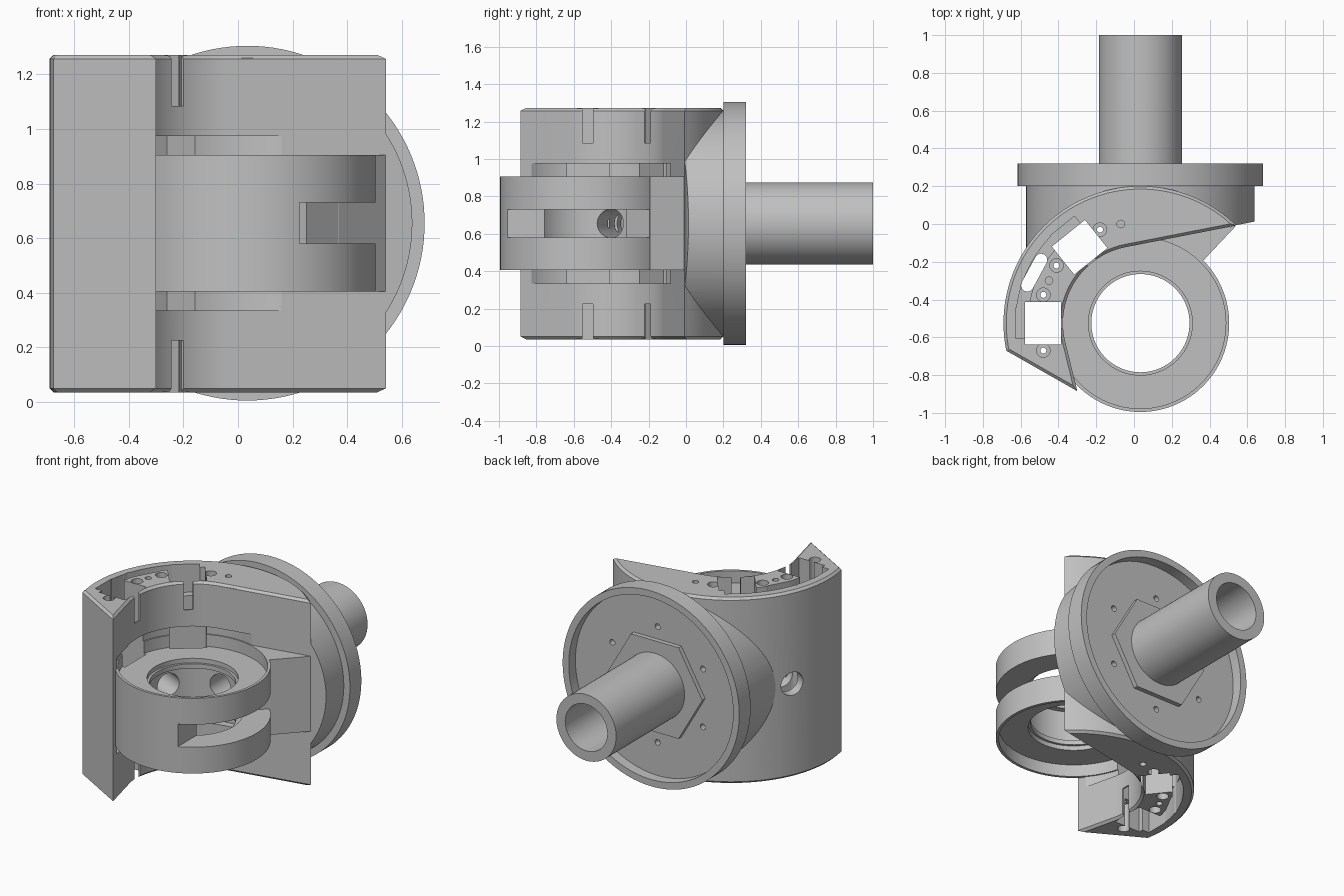
import bpy, bmesh, math
from mathutils import Vector, Matrix

old = bpy.data.objects.get("Cube")
if old:
    bpy.data.objects.remove(old)

CX, CY, MID = 0.034, -0.525, 0.655      # turning axis and mid height
R_OUT, R_IN = 0.725, 0.41

grey = bpy.data.materials.new("plain grey")
grey.use_nodes = True
grey.diffuse_color = (0.53, 0.53, 0.53, 1)
grey.node_tree.nodes["Principled BSDF"].inputs["Base Color"].default_value = grey.diffuse_color


def polar(r, deg):
    a = math.radians(deg)
    return Vector((CX + r * math.cos(a), CY + r * math.sin(a), 0))


def arc(r, a, b, n):
    return [polar(r, a + (b - a) * i / n) for i in range(n + 1)]


def make(name, bm):
    bmesh.ops.recalc_face_normals(bm, faces=bm.faces)
    mesh = bpy.data.meshes.new(name)
    bm.to_mesh(mesh)
    bm.free()
    mesh.materials.append(grey)
    ob = bpy.data.objects.new(name, mesh)
    bpy.context.collection.objects.link(ob)
    return ob


def prism(name, points, z0, z1, chamfer=0):
    bm = bmesh.new()
    base = bm.faces.new([bm.verts.new((p[0], p[1], z0)) for p in points])
    top = bmesh.ops.extrude_face_region(bm, geom=[base])["geom"]
    bmesh.ops.translate(bm, verts=[v for v in top if isinstance(v, bmesh.types.BMVert)],
                        vec=(0, 0, z1 - z0))
    if chamfer:
        rims = [e for e in bm.edges if abs(e.verts[0].co.z - e.verts[1].co.z) < 1e-5]
        bmesh.ops.bevel(bm, geom=rims, offset=chamfer, segments=1, affect='EDGES')
    return make(name, bm)


def disc(name, r, z0, z1, n=96, centre=(CX, CY)):
    turn = [2 * math.pi * i / n for i in range(n)]
    return prism(name, [(centre[0] + r * math.cos(t), centre[1] + r * math.sin(t))
                        for t in turn], z0, z1)


def radial_box(name, deg, r0, r1, width, z0, z1):
    a = math.radians(deg)
    side = Vector((-math.sin(a), math.cos(a), 0)) * width / 2
    p, q = polar(r0, deg), polar(r1, deg)
    return prism(name, [p - side, q - side, q + side, p + side], z0, z1)


def rod(name, r, start, end, n=48):
    start, end = Vector(start), Vector(end)
    bm = bmesh.new()
    turn = (end - start).to_track_quat('Z', 'Y').to_matrix().to_4x4()
    bmesh.ops.create_cone(bm, cap_ends=True, segments=n, radius1=r, radius2=r,
                          depth=(end - start).length,
                          matrix=Matrix.Translation((start + end) / 2) @ turn)
    return make(name, bm)


def combine(ob, tool, op='DIFFERENCE'):
    mod = ob.modifiers.new(op, 'BOOLEAN')
    mod.operation, mod.object, mod.solver = op, tool, 'EXACT'
    bpy.context.view_layer.update()
    graph = bpy.context.evaluated_depsgraph_get()
    mesh = bpy.data.meshes.new_from_object(ob.evaluated_get(graph))
    ob.modifiers.clear()
    ob.data = mesh
    bpy.data.objects.remove(tool)


def finish(ob):
    bpy.ops.object.select_all(action='DESELECT')
    ob.select_set(True)
    bpy.context.view_layer.objects.active = ob
    bpy.ops.object.shade_smooth_by_angle(angle=math.radians(25))


# Crescent housing: outer arc, flat end, inner arc and straight tangent wall
tangent = 45.5 + math.degrees(math.acos(R_IN / R_OUT))
outline = (arc(R_OUT, 45.5, 191.6, 60) + [Vector((-0.30, -0.885, 0))]
           + arc(R_IN, 193.4, tangent, 36))
housing = prism("housing", outline, 0.035, 1.272, 0.015)

# Round hub behind the housing, trimmed along the tangent wall
hub = rod("hub", 0.605, (CX, -0.3, MID), (CX, 0.21, MID), 128)
bm = bmesh.new()
bm.from_mesh(hub.data)
normal = (polar(1, tangent) - polar(0, 0)).normalized()
cut = bmesh.ops.bisect_plane(bm, geom=bm.verts[:] + bm.edges[:] + bm.faces[:],
                             plane_co=polar(R_IN + 0.002, tangent), plane_no=normal,
                             clear_inner=True)["geom_cut"]
bmesh.ops.holes_fill(bm, edges=[e for e in cut if isinstance(e, bmesh.types.BMEdge)])
bmesh.ops.recalc_face_normals(bm, faces=bm.faces)
bm.to_mesh(hub.data)
bm.free()
combine(housing, hub, 'UNION')

# Clearance above and below the ring, then the ring and its web
combine(housing, disc("clearance", 0.46, 0.335, 0.975))
combine(housing, disc("ring", 0.47, 0.405, 0.905), 'UNION')
web = [(0.54, -0.01), (0.37, -0.19), (0.2, -0.25), (-0.06, -0.2), (-0.05, -0.11)]
combine(housing, prism("web", web, 0.405, 0.905), 'UNION')

# Stepped bore, with thin-rimmed recesses in both ring faces
for r, half in ((0.26, 0.5), (0.30, 0.11)):
    combine(housing, disc("bore", r, MID - half, MID + half))
for s in (-1, 1):
    for r, inner, outer in ((0.275, 0.14, 0.27), (0.452, 0.17, 0.3)):
        combine(housing, disc("face_recess", r, *sorted((MID + s * inner, MID + s * outer))))

# Side slot, ending in line with the slanted face of the web
slot = [(0.225, -1.1), (0.6, -1.1), (0.6, -0.055), (0.5, -0.055), (0.225, -0.345)]
combine(housing, prism("side_slot", slot, 0.58, 0.73))

# Two through windows with notches and shallow pockets at both ends
ENDS = ((-0.1, 0.225), (1.085, 1.5))
for deg in (180, 128.7):
    combine(housing, radial_box("window", deg, 0.42, 0.61, 0.225, -0.1, 1.5))
    for z0, z1 in ENDS:
        combine(housing, radial_box("notch", deg, 0.36, 0.5, 0.055, z0, z1))
        combine(housing, radial_box("pocket", deg, 0.5, 0.66, 0.165, z0, z1))

# Curved channel at both ends, with a round-ended through slot in it
for z0, z1 in ENDS:
    combine(housing, prism("channel", arc(0.66, 130, 178, 24) + arc(0.597, 178, 130, 24), z0, z1))
p, q = Vector((-0.492, -0.19, 0)), Vector((-0.565, -0.325, 0))
axis = (q - p).normalized() * 0.033
oblong = []
for end, first in ((q, -90), (p, 90)):
    for i in range(13):
        oblong.append(end + Matrix.Rotation(math.radians(first + 15 * i), 3, 'Z') @ axis)
combine(housing, prism("long_slot", oblong, -0.1, 1.5))

# Screw holes
for c in ((-0.18, -0.03), (-0.41, -0.22), (-0.48, -0.375), (-0.48, -0.67)):
    combine(housing, disc("screw", 0.016, -0.1, 1.5, 16, c))
    for z0, z1 in ENDS:
        combine(housing, disc("recess", 0.036, z0, z1, 24, c))
for c in ((-0.07, 0.0), (-0.45, -0.30)):
    for z0, z1 in ((-0.1, 0.14), (1.17, 1.5)):
        combine(housing, disc("pin", 0.02, z0, z1, 20, c))

# Radial holes from the bore: one out through the wall, one blind in the hub
for deg, reach in ((155.5, 0.9), (90, 0.5)):
    a, b = polar(0.2, deg), polar(reach, deg)
    a.z = b.z = MID
    combine(housing, rod("radial_hole", 0.077, a, b))
finish(housing)

# Dished flange with six bolt holes
flange = rod("flange", 0.65, (CX, 0.2, MID), (CX, 0.32, MID), 128)
combine(flange, rod("dish", 0.605, (CX, 0.25, MID), (CX, 0.5, MID), 128))
for k in range(6):
    t = math.radians(30 + 60 * k)
    x, z = CX + 0.385 * math.cos(t), MID + 0.385 * math.sin(t)
    combine(flange, rod("bolt", 0.019, (x, 0.21, z), (x, 0.5, z), 20))
finish(flange)

# Hexagonal plate with corners pointing sideways
bm = bmesh.new()
corners = [math.radians(60 * k) for k in range(6)]
face = bm.faces.new([bm.verts.new((CX + 0.35 * math.cos(t), 0.245, MID + 0.35 * math.sin(t)))
                     for t in corners])
grown = bmesh.ops.extrude_face_region(bm, geom=[face])["geom"]
bmesh.ops.translate(bm, verts=[v for v in grown if isinstance(v, bmesh.types.BMVert)],
                    vec=(0, 0.035, 0))
make("hex_plate", bm)

# Hollow shaft
shaft = rod("shaft", 0.22, (CX, 0.245, MID), (CX, 1.0, MID), 72)
combine(shaft, rod("shaft_bore", 0.155, (CX, 0.3, MID), (CX, 1.2, MID), 64))
finish(shaft)
